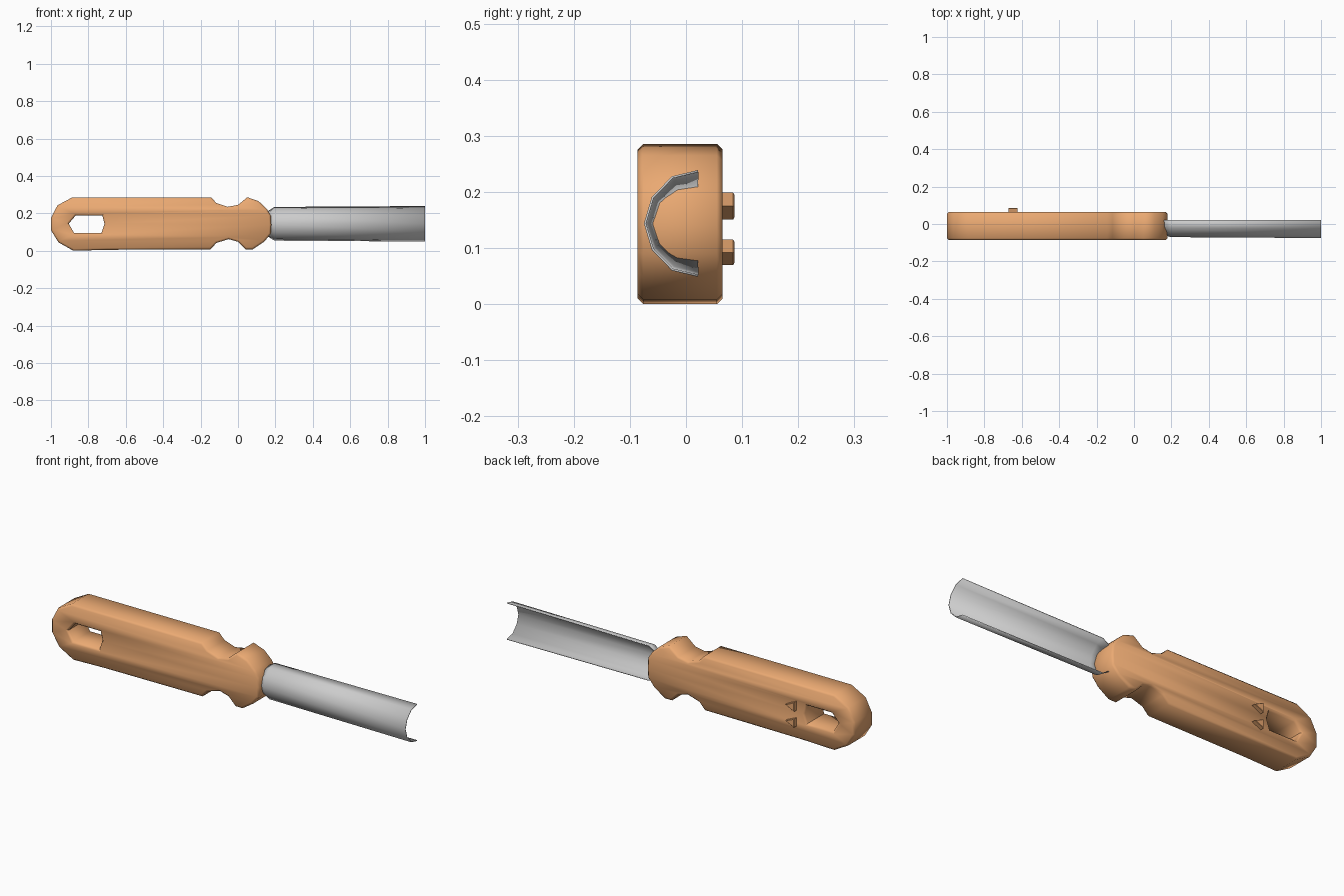
import bpy, bmesh, math

if "Cube" in bpy.data.objects:
    bpy.data.objects.remove(bpy.data.objects["Cube"])


def finish(obj, color=None, angle=40):
    bpy.ops.object.select_all(action='DESELECT')
    obj.select_set(True)
    bpy.context.view_layer.objects.active = obj
    bpy.ops.object.shade_smooth_by_angle(angle=math.radians(angle))
    if color:
        obj.data.materials.clear()
        obj.data.materials.append(color)


def plate(name, outlines, y_min, y_max, bevel):
    """Chamfered plate from x/z outlines (later ones nested inside are holes)."""
    cu = bpy.data.curves.new(name, 'CURVE')
    cu.dimensions = '2D'
    cu.fill_mode = 'BOTH'
    cu.extrude = (y_max - y_min) / 2 - bevel
    cu.bevel_depth = bevel
    cu.bevel_resolution = 0
    cu.offset = -bevel
    for pts in outlines:
        sp = cu.splines.new('POLY')
        sp.points.add(len(pts) - 1)
        for p, (x, z) in zip(sp.points, pts):
            p.co = (x, z, 0, 1)
        sp.use_cyclic_u = True
    obj = bpy.data.objects.new(name, cu)
    bpy.context.collection.objects.link(obj)
    obj.rotation_euler = (math.pi / 2, 0, 0)
    obj.location.y = (y_min + y_max) / 2
    bpy.ops.object.select_all(action='DESELECT')
    obj.select_set(True)
    bpy.context.view_layer.objects.active = obj
    bpy.ops.object.convert(target='MESH')
    obj = bpy.context.view_layer.objects.active
    bm = bmesh.new()
    bm.from_mesh(obj.data)
    bmesh.ops.remove_doubles(bm, verts=bm.verts, dist=0.0005)
    bmesh.ops.recalc_face_normals(bm, faces=bm.faces)
    bm.to_mesh(obj.data)
    bm.free()
    return obj


orange = bpy.data.materials.new("orange_plastic")
orange.diffuse_color = (0.83, 0.40, 0.17, 1)
orange.use_nodes = True
orange.node_tree.nodes["Principled BSDF"].inputs["Base Color"].default_value = orange.diffuse_color

# Handle with waist notches and hanging slot
outline = [(-1, 0.11), (-0.96, 0.045), (-0.88, 0.0), (-0.7, 0.005), (-0.147, 0.008),
           (-0.115, 0.042), (-0.05, 0.062), (0, 0.048), (0.04, 0.008), (0.08, 0.008),
           (0.14, 0.048), (0.175, 0.09), (0.178, 0.14), (0.175, 0.19), (0.153, 0.225),
           (0.11, 0.265), (0.05, 0.286), (0, 0.245), (-0.055, 0.235), (-0.115, 0.255),
           (-0.145, 0.286), (-0.55, 0.286), (-0.885, 0.286), (-0.965, 0.243), (-1, 0.175)]
slot = [(-0.905, 0.145), (-0.868, 0.188), (-0.725, 0.188),
        (-0.714, 0.145), (-0.73, 0.096), (-0.877, 0.096)]
handle = plate("handle", [outline, slot], -0.086, 0.065, 0.01)
finish(handle, orange, 46)

# Raised triangular marks on the back
for i, (z0, z1) in enumerate([(0.07, 0.115), (0.151, 0.199)]):
    mark = plate(f"raised_mark_{i + 1}",
                 [[(-0.672, z0), (-0.622, (z0 + z1) / 2), (-0.672, z1)]], 0.05, 0.086, 0.002)
    finish(mark, orange, 30)

# Half-round gouge blade, pinched where it enters the handle
section = [(0.021, 0.095), (-0.025, 0.084), (-0.061, 0.047), (-0.075, 0.0),
           (-0.061, -0.047), (-0.025, -0.084), (0.021, -0.095)]
bm = bmesh.new()
rows = []
for x, sy, sz in [(0.16, 0.81, 0.72), (0.195, 0.95, 0.95), (1.0, 1, 1)]:
    rows.append([bm.verts.new((x, 0.021 + (y - 0.021) * sy, 0.144 + z * sz)) for y, z in section])
for a, b in zip(rows, rows[1:]):
    for j in range(len(section) - 1):
        bm.faces.new((a[j], b[j], b[j + 1], a[j + 1]))
bmesh.ops.recalc_face_normals(bm, faces=bm.faces)
bm.normal_update()
if sum(f.normal.y for f in bm.faces) > 0:
    bmesh.ops.reverse_faces(bm, faces=bm.faces)
mesh = bpy.data.meshes.new("blade")
bm.to_mesh(mesh)
bm.free()
blade = bpy.data.objects.new("blade", mesh)
bpy.context.collection.objects.link(blade)
finish(blade, None, 40)
sol = blade.modifiers.new("thickness", 'SOLIDIFY')
sol.thickness = 0.004
sol.offset = -1
